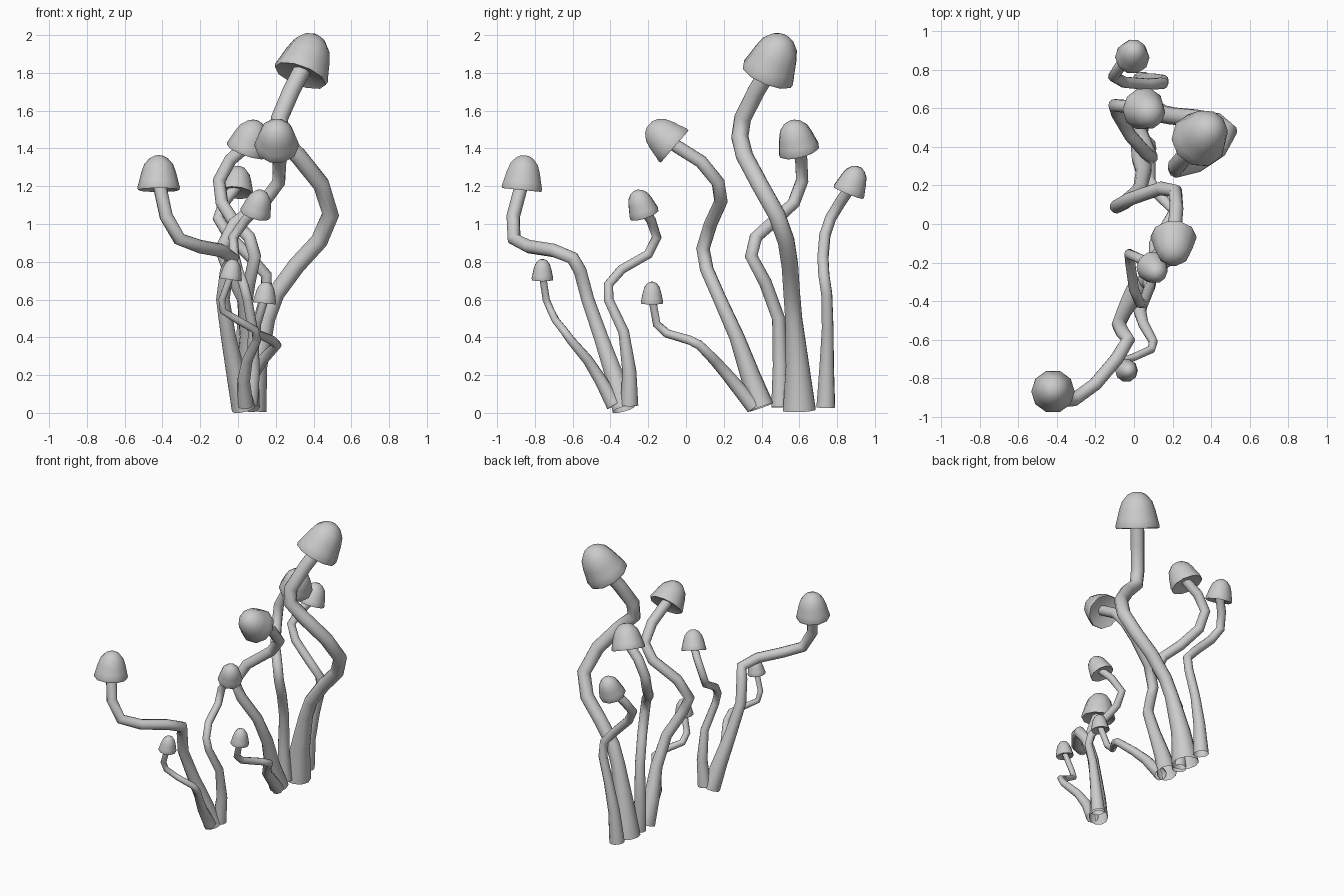
import bpy, bmesh, math
from mathutils import Vector

if "Cube" in bpy.data.objects:
    bpy.data.objects.remove(bpy.data.objects["Cube"])

SIDES = 10
# bell outline: (radius, height) as fractions, from the underside out to the tip
BELL = [(0.25, 0.12), (0.85, 0.03), (0.97, 0.0), (1.0, 0.07), (0.92, 0.25), (0.82, 0.5),
        (0.68, 0.74), (0.42, 0.92), (0.18, 0.99)]


def finish(obj, angle):
    bpy.ops.object.select_all(action='DESELECT')
    obj.select_set(True)
    bpy.context.view_layer.objects.active = obj
    bpy.ops.object.shade_smooth_by_angle(angle=math.radians(angle))


def make_cap(name, centre, axis, radius, height):
    bm = bmesh.new()
    rings = []
    for r, h in BELL:
        rings.append([bm.verts.new((radius * r * math.cos(2 * math.pi * i / SIDES),
                                    radius * r * math.sin(2 * math.pi * i / SIDES),
                                    height * h)) for i in range(SIDES)])
    for a, b in zip(rings, rings[1:]):
        for i in range(SIDES):
            j = (i + 1) % SIDES
            bm.faces.new((a[i], a[j], b[j], b[i]))
    bm.faces.new(rings[0][::-1])
    bm.faces.new(rings[-1])
    bmesh.ops.recalc_face_normals(bm, faces=bm.faces)
    mesh = bpy.data.meshes.new(name)
    bm.to_mesh(mesh)
    bm.free()
    obj = bpy.data.objects.new(name, mesh)
    bpy.context.collection.objects.link(obj)
    obj.rotation_euler = Vector((0, 0, 1)).rotation_difference(axis).to_euler()
    obj.location = centre
    finish(obj, 60)


def make_stem(name, points, base_r, stem_r):
    curve = bpy.data.curves.new(name, 'CURVE')
    curve.dimensions = '3D'
    curve.bevel_depth = 1.0
    curve.bevel_resolution = 3
    spline = curve.splines.new('POLY')
    spline.points.add(len(points) - 1)
    for sp, p in zip(spline.points, points):
        sp.co = (*p, 1)
        # flared foot that thins out going up
        flare = max(0.0, 1 - p[2] / 0.55) ** 1.5
        sp.radius = stem_r + (base_r - stem_r) * flare
    obj = bpy.data.objects.new(name, curve)
    bpy.context.collection.objects.link(obj)
    bpy.ops.object.select_all(action='DESELECT')
    obj.select_set(True)
    bpy.context.view_layer.objects.active = obj
    bpy.ops.object.convert(target='MESH')
    finish(bpy.context.view_layer.objects.active, 70)


def mushroom(name, path, base_r, stem_r, centre, axis, cap_r, cap_h):
    axis = Vector(axis).normalized()
    centre = Vector(centre)
    pts = [Vector(p) for p in path] + [centre + axis * cap_h * 0.25]
    make_stem(name + "_stem", pts, base_r, stem_r)
    make_cap(name + "_cap", centre, axis, cap_r, cap_h)


# front cluster
mushroom("front_tall", [(.03, -.33, .02), (-.01, -.38, .2), (-.05, -.45, .4), (-.08, -.52, .6),
         (-.06, -.56, .75), (-.03, -.6, .82), (-.09, -.7, .86), (-.2, -.83, .88),
         (-.31, -.91, .92), (-.38, -.915, 1.04)],
         .065, .036, (-.42, -.87, 1.18), (0, .1, 1), .113, .185)
mushroom("front_small", [(.04, -.38, .04), (.03, -.45, .17), (.05, -.52, .28), (.1, -.61, .385),
         (.09, -.65, .44), (0, -.69, .49), (-.08, -.715, .54), (-.085, -.74, .6)],
         .045, .019, (-.04, -.76, .705), (.15, 0, 1), .06, .11)
mushroom("front_middle", [(.06, -.3, .04), (.08, -.3, .22), (.08, -.33, .43), (.05, -.41, .6),
         (.03, -.41, .68), (0, -.34, .76), (-.02, -.2, .84), (-.025, -.155, .93), (.04, -.185, 1.02)],
         .05, .026, (.09, -.22, 1.05), (.3, -.35, 1), .083, .14)

# back cluster
mushroom("back_low", [(.07, .36, .03), (.08, .22, .2), (.13, .15, .28), (.205, .07, .36),
         (.18, .02, .385), (.1, -.1, .42), (.1, -.155, .47)],
         .045, .021, (.14, -.18, .58), (.1, 0, 1), .062, .115)
mushroom("back_leaning", [(.05, .4, .03), (.04, .34, .2), (.05, .27, .4), (.03, .18, .6),
         (-.05, .11, .76), (-.09, .09, .87), (-.02, .13, 1.0), (.14, .185, 1.12),
         (.215, .17, 1.22), (.22, .08, 1.33)],
         .07, .036, (.205, -.06, 1.41), (0, -.75, .65), .12, .18)
mushroom("back_tallest", [(.06, .6, .015), (.09, .59, .25), (.15, .57, .5), (.2, .56, .63),
         (.31, .55, .78), (.43, .53, .91), (.49, .48, 1.05), (.44, .39, 1.21),
         (.32, .31, 1.36), (.22, .285, 1.46), (.22, .3, 1.56), (.28, .37, 1.7)],
         .093, .046, (.33, .43, 1.785), (.38, .42, 1), .148, .245)
mushroom("back_middle", [(.03, .5, .03), (.02, .5, .25), (.03, .49, .5), (.06, .42, .69),
         (.09, .345, .83), (.06, .37, .93), (-.02, .46, 1.01), (-.085, .57, 1.11),
         (-.1, .615, 1.23), (-.04, .61, 1.34)],
         .05, .034, (.045, .6, 1.385), (.35, -.25, 1), .113, .175)
mushroom("back_rear", [(.04, .74, .03), (.06, .745, .25), (.1, .75, .45), (.15, .745, .63),
         (.15, .73, .73), (.07, .725, .82), (-.05, .735, .94), (-.105, .765, 1.03), (-.07, .82, 1.12)],
         .053, .03, (-.01, .86, 1.165), (.1, .4, 1), .09, .15)
